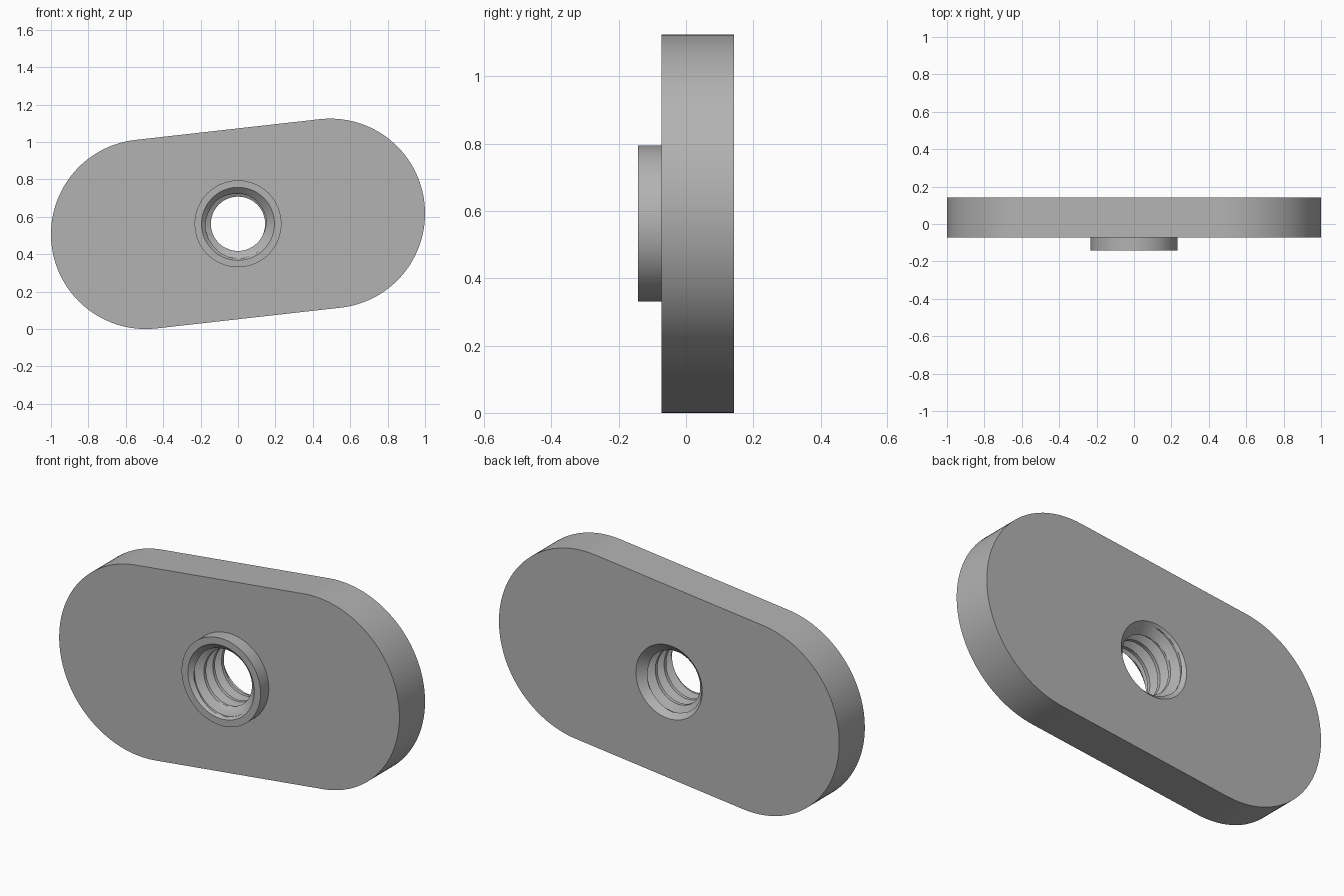
import bpy, bmesh, math

cube = bpy.data.objects.get("Cube")
if cube:
    bpy.data.objects.remove(cube, do_unlink=True)

N = 128                                   # points around every ring
MID_Z = 0.5625
FRONT, FACE, BACK = -0.142, -0.073, 0.142  # boss front, plate front, plate back
END_X, END_Z, END_R = 0.493, 0.0555, 0.507
BOSS_R, RIM_R = 0.232, 0.195
MINOR_R, MAJOR_R, PITCH, ROWS = 0.145, 0.184, 0.074, 16
TILT = math.atan2(END_Z, END_X)
START = TILT - math.pi / 2

steel = bpy.data.materials.new("plain_grey_steel")
steel.use_nodes = True
GREY = (0.45, 0.45, 0.45, 1)
steel.diffuse_color = GREY
steel.node_tree.nodes["Principled BSDF"].inputs["Base Color"].default_value = GREY


def angle(i):
    return START + 2 * math.pi * i / N


def circle(r, y):
    return [(r * math.cos(angle(i)), y, MID_Z + r * math.sin(angle(i))) for i in range(N)]


def slot(y):
    """Tilted outline with two rounded ends, one half ring of points per end."""
    half, pts = N // 2, []
    for side in (1, -1):
        for i in range(half):
            a = START + math.pi * i / (half - 1)
            pts.append((side * (END_X + END_R * math.cos(a)), y,
                        MID_Z + side * (END_Z + END_R * math.sin(a))))
    return pts


def finish(name, bm):
    mesh = bpy.data.meshes.new(name)
    bm.to_mesh(mesh)
    bm.free()
    mesh.materials.append(steel)
    obj = bpy.data.objects.new(name, mesh)
    bpy.context.collection.objects.link(obj)
    bpy.ops.object.select_all(action='DESELECT')
    obj.select_set(True)
    bpy.context.view_layer.objects.active = obj
    bpy.ops.object.shade_smooth_by_angle(angle=math.radians(25))


def loft(name, rings):
    bm = bmesh.new()
    loops = [[bm.verts.new(p) for p in ring] for ring in rings]
    for a, b in zip(loops, loops[1:]):
        for i in range(N):
            j = (i + 1) % N
            bm.faces.new((a[i], a[j], b[j], b[i]))
    finish(name, bm)


# Plate: front face, rim and back face around the hole
loft("plate", [circle(RIM_R, BACK), slot(BACK), slot(FACE), circle(BOSS_R, FACE)])

# Raised collar on the front
loft("collar", [circle(BOSS_R, FACE), circle(BOSS_R, FRONT), circle(RIM_R, FRONT)])


# Threaded hole: one helical sheet with a countersink at both ends
def thread_radius(phase):
    crest, flank, root = 4, 5, 2
    if phase <= crest:
        t = 0
    elif phase < crest + flank:
        t = (phase - crest) / flank
    elif phase <= crest + flank + root:
        t = 1
    else:
        t = (ROWS - phase) / flank
    return MINOR_R + (MAJOR_R - MINOR_R) * t


bm = bmesh.new()
total = math.ceil((BACK - FRONT) / PITCH + 1) * ROWS
grid = []
for k in range(-ROWS, total + 1):
    row = []
    for i in range(N + 1):
        y = BACK - PITCH * (k / ROWS + i / N)
        y = min(BACK, max(FRONT, y))
        r = max(thread_radius(k % ROWS), RIM_R - (y - FRONT), RIM_R - (BACK - y))
        if y in (FRONT, BACK):
            r = RIM_R
        a = angle(i)
        row.append(bm.verts.new((r * math.cos(a), y, MID_Z + r * math.sin(a))))
    grid.append(row)
for a, b in zip(grid, grid[1:]):
    for i in range(N):
        quad = (a[i], a[i + 1], b[i + 1], b[i])
        if len({round(v.co.y, 6) for v in quad}) > 1:
            bm.faces.new(quad)
bmesh.ops.remove_doubles(bm, verts=bm.verts, dist=0.00005)
bmesh.ops.delete(bm, geom=[v for v in bm.verts if not v.link_faces], context='VERTS')
finish("threaded_hole", bm)
